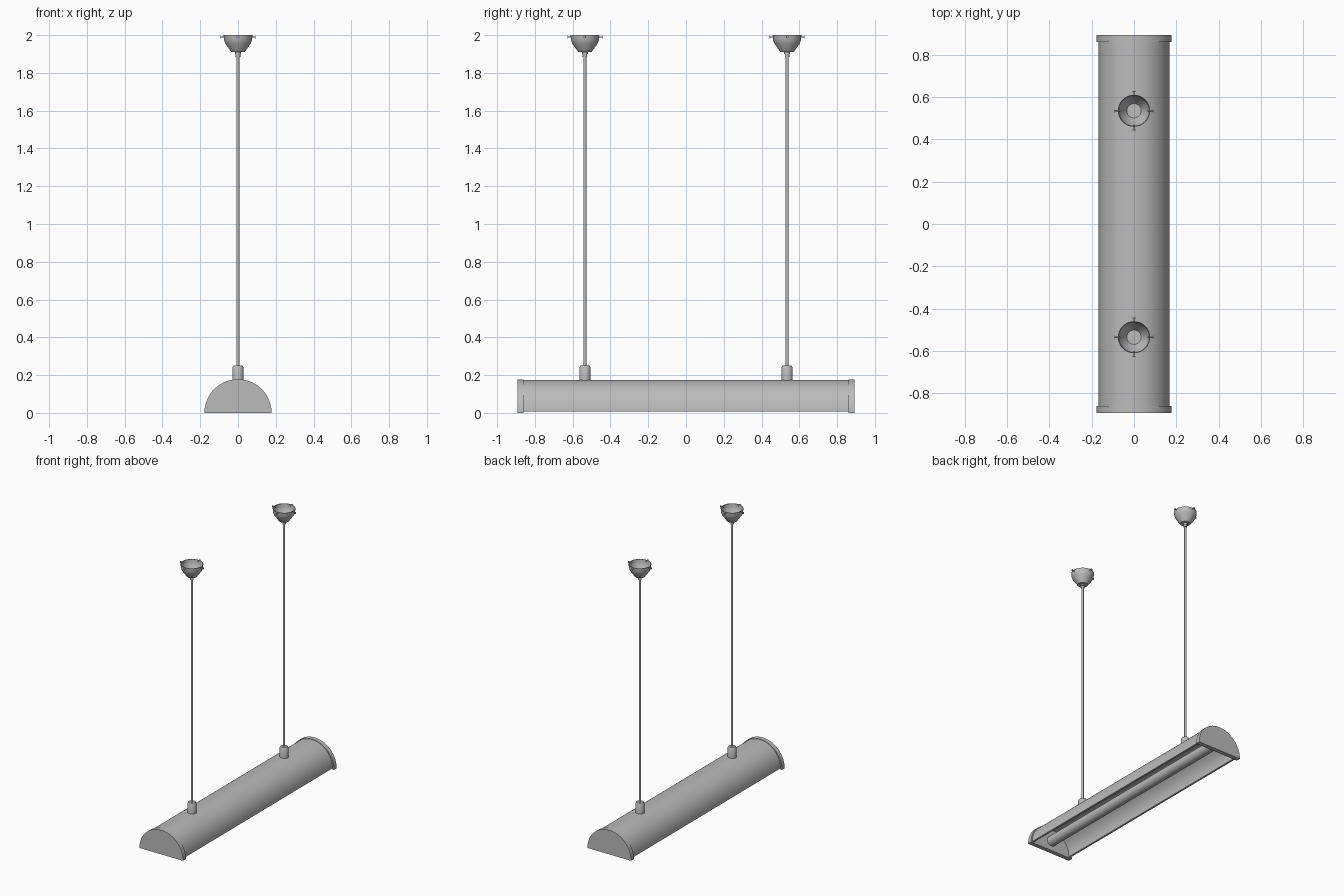
import bpy, bmesh, math
from mathutils import Matrix, Vector

old = bpy.data.objects.get("Cube")
if old:
    bpy.data.objects.remove(old, do_unlink=True)

metal = bpy.data.materials.new("grey metal")
metal.use_nodes = True
GREY = (0.5, 0.5, 0.5, 1)
metal.diffuse_color = GREY
metal.node_tree.nodes["Principled BSDF"].inputs["Base Color"].default_value = GREY


def finish(name, bm, smooth=True):
    bmesh.ops.recalc_face_normals(bm, faces=bm.faces)
    mesh = bpy.data.meshes.new(name)
    bm.to_mesh(mesh)
    bm.free()
    obj = bpy.data.objects.new(name, mesh)
    bpy.context.collection.objects.link(obj)
    mesh.materials.append(metal)
    if smooth:
        bpy.ops.object.select_all(action='DESELECT')
        obj.select_set(True)
        bpy.context.view_layer.objects.active = obj
        bpy.ops.object.shade_smooth_by_angle(angle=math.radians(35))
    return obj


def extrude_y(name, profile, y0, y1):
    """Extrude a closed x-z outline along y."""
    bm = bmesh.new()
    face = bm.faces.new([bm.verts.new((x, y0, z)) for x, z in profile])
    ext = bmesh.ops.extrude_face_region(bm, geom=[face])
    verts = [g for g in ext["geom"] if isinstance(g, bmesh.types.BMVert)]
    bmesh.ops.translate(bm, verts=verts, vec=(0, y1 - y0, 0))
    return finish(name, bm)


def lathe(name, profile, y, steps=32):
    """Spin a radius-height profile around a vertical axis."""
    bm = bmesh.new()
    verts = [bm.verts.new((r, y, z)) for r, z in profile]
    edges = [bm.edges.new(pair) for pair in zip(verts, verts[1:])]
    bmesh.ops.spin(bm, geom=verts + edges, cent=(0, y, 0), axis=(0, 0, 1),
                   angle=math.tau, steps=steps)
    bmesh.ops.remove_doubles(bm, verts=bm.verts, dist=0.0001)
    return finish(name, bm)


def add_rod(bm, start, end, radius, segments=12):
    start, end = Vector(start), Vector(end)
    d = end - start
    turn = d.to_track_quat('Z', 'Y').to_matrix().to_4x4()
    bmesh.ops.create_cone(bm, cap_ends=True, segments=segments,
                          radius1=radius, radius2=radius, depth=d.length,
                          matrix=Matrix.Translation((start + end) / 2) @ turn)


def arc(radius, base, steps=40):
    return [(radius * math.cos(math.pi * i / steps),
             base + radius * math.sin(math.pi * i / steps))
            for i in range(steps + 1)]


# Half-round reflector, open underneath
extrude_y("reflector_shell", arc(0.167, 0.008) + arc(0.153, 0.008)[::-1], -0.865, 0.865)

# Long lamp tube inside the reflector
bm = bmesh.new()
add_rod(bm, (0, -0.865, 0.07), (0, 0.865, 0.07), 0.036, 32)
finish("lamp_tube", bm)

for side, label in ((-1, "front"), (1, "back")):
    # Half-disc end cap
    extrude_y(label + "_end_cap", arc(0.178, 0), side * 0.86, side * 0.892)

    y = side * 0.535
    # Socket on top of the reflector
    lathe(label + "_socket", [(0, 0.165), (0.03, 0.165), (0.03, 0.24),
                              (0.024, 0.25), (0, 0.25)], y)

    # Hanging rod
    bm = bmesh.new()
    add_rod(bm, (0, y, 0.245), (0, y, 1.905), 0.008, 16)
    finish(label + "_hanging_rod", bm)

    # Collar under the canopy
    lathe(label + "_collar", [(0, 1.885), (0.012, 1.885), (0.012, 1.9),
                              (0.016, 1.9), (0.016, 1.912), (0, 1.912)], y)

    # Ceiling canopy, a cup open at the top
    lathe(label + "_canopy", [(0, 1.91), (0.035, 1.91), (0.067, 1.955),
                              (0.074, 1.975), (0.076, 2.0), (0.073, 2.0),
                              (0.071, 1.976), (0.064, 1.957), (0.034, 1.914),
                              (0, 1.914)], y)

    # Four fixing screws around the canopy rim
    bm = bmesh.new()
    for k in range(4):
        d = Vector((math.cos(k * math.pi / 2), math.sin(k * math.pi / 2), 0))
        c = Vector((0, y, 1.99))
        add_rod(bm, c + d * 0.064, c + d * 0.09, 0.003)
        add_rod(bm, c + d * 0.089, c + d * 0.093, 0.007)
    finish(label + "_canopy_screws", bm)
